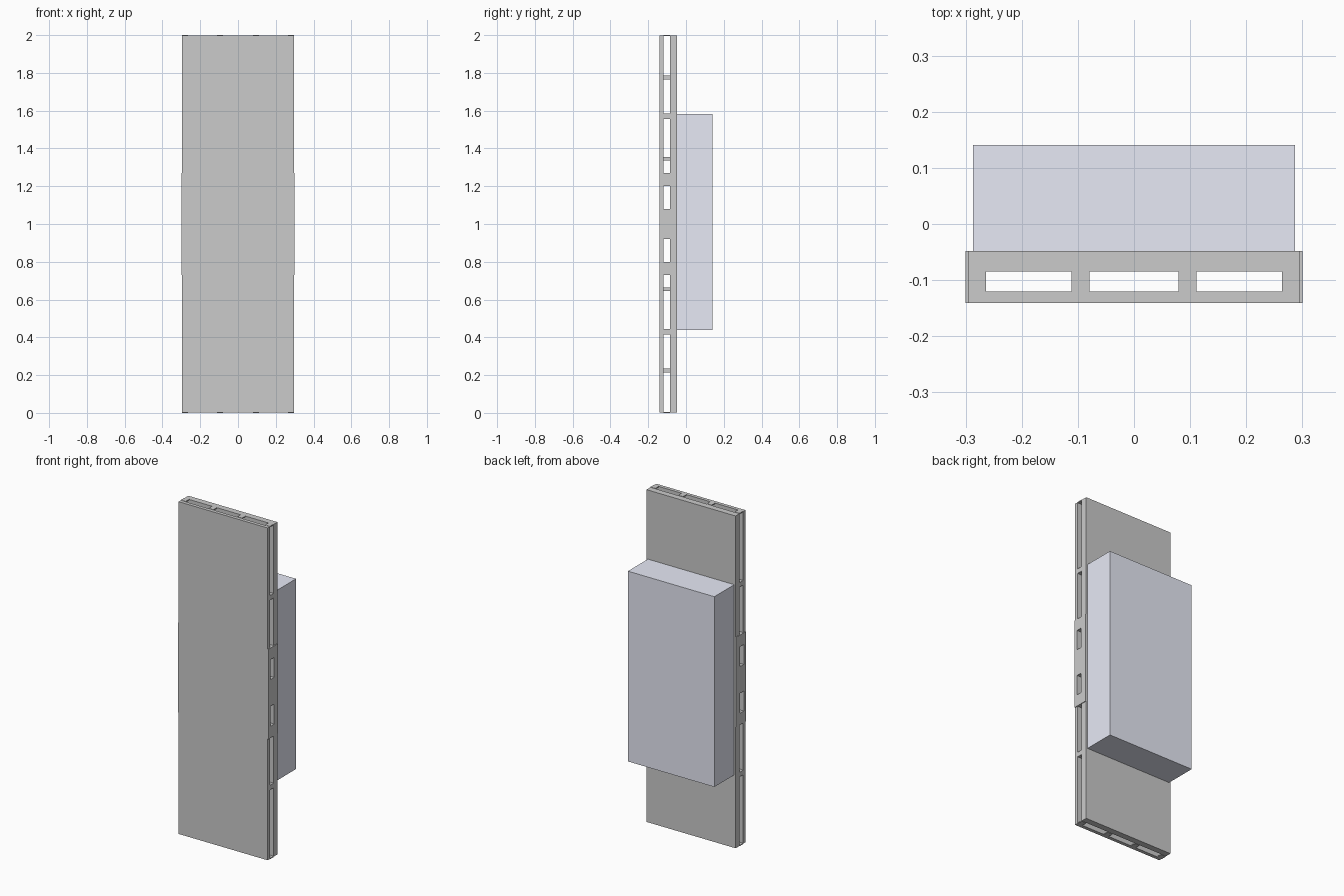
import bpy
import bmesh

if "Cube" in bpy.data.objects:
    bpy.data.objects.remove(bpy.data.objects["Cube"])

Y_FRONT, Y_BACK = -0.141, -0.048      # outer faces of the sandwich panel
C_FRONT, C_BACK = -0.12, -0.085       # cavity between the two sheets


def boxes(name, spans):
    """One object from a list of (x0, x1, y0, y1, z0, z1) boxes."""
    bm = bmesh.new()
    for x0, x1, y0, y1, z0, z1 in spans:
        v = bmesh.ops.create_cube(bm, size=1)["verts"]
        bmesh.ops.scale(bm, vec=(x1 - x0, y1 - y0, z1 - z0), verts=v)
        bmesh.ops.translate(bm, vec=((x0 + x1) / 2, (y0 + y1) / 2, (z0 + z1) / 2), verts=v)
    mesh = bpy.data.meshes.new(name)
    bm.to_mesh(mesh)
    bm.free()
    ob = bpy.data.objects.new(name, mesh)
    bpy.context.collection.objects.link(ob)
    return ob


# Front and back sheets
boxes("front_sheet", [(-0.296, 0.296, Y_FRONT, C_FRONT, 0.002, 1.998)])
boxes("back_sheet", [(-0.296, 0.296, C_BACK, Y_BACK, 0.002, 1.998)])

# Spacers: two inner rows and the two outer edges
inner = [(-0.111, -0.079), (0.079, 0.111)]
outer = [(-0.296, -0.264), (0.264, 0.296)]

# Short spacer blocks inside the cavity, symmetric about mid height
for i, (x0, x1) in enumerate(inner):
    boxes(f"inner_spacers_{i}", [(x0, x1, C_FRONT, C_BACK, z - 0.01, z + 0.01)
                                 for z in (0.225, 0.655, 1.345, 1.775)])
for i, (x0, x1) in enumerate(inner + outer):
    boxes(f"edge_spacers_{i}", [(x0, x1, C_FRONT, C_BACK, z - 0.014, z + 0.014)
                                for z in (0.43, 1.57)])

# Thin end strips closing the cavity between the slots
for name, z0 in (("bottom_cap", 0.0), ("top_cap", 1.995)):
    boxes(name, [(x0, x1, C_FRONT, C_BACK, z0, z0 + 0.005) for x0, x1 in inner + outer])

# Middle ribs with two pass-through openings
for i, (x0, x1) in enumerate(inner + outer):
    boxes(f"middle_rib_{i}", [(x0, x1, C_FRONT, C_BACK, a, b)
                              for a, b in ((0.73, 0.8), (0.92, 1.08), (1.2, 1.27))])

# Side plates around the same openings
for name, x0 in (("left_side_plate", -0.3), ("right_side_plate", 0.296)):
    x1 = x0 + 0.004
    boxes(name, [(x0, x1, Y_FRONT, C_FRONT, 0.73, 1.27),
                 (x0, x1, C_BACK, Y_BACK, 0.73, 1.27)]
          + [(x0, x1, C_FRONT, C_BACK, a, b)
             for a, b in ((0.73, 0.8), (0.92, 1.08), (1.2, 1.27))])

# Tinted box on the back
mat = bpy.data.materials.new("pale_blue_grey")
mat.diffuse_color = (0.8, 0.82, 0.92, 1)
mat.use_nodes = True
mat.node_tree.nodes["Principled BSDF"].inputs["Base Color"].default_value = mat.diffuse_color
housing = boxes("rear_housing", [(-0.287, 0.287, Y_BACK, 0.141, 0.44, 1.583)])
housing.data.materials.append(mat)
